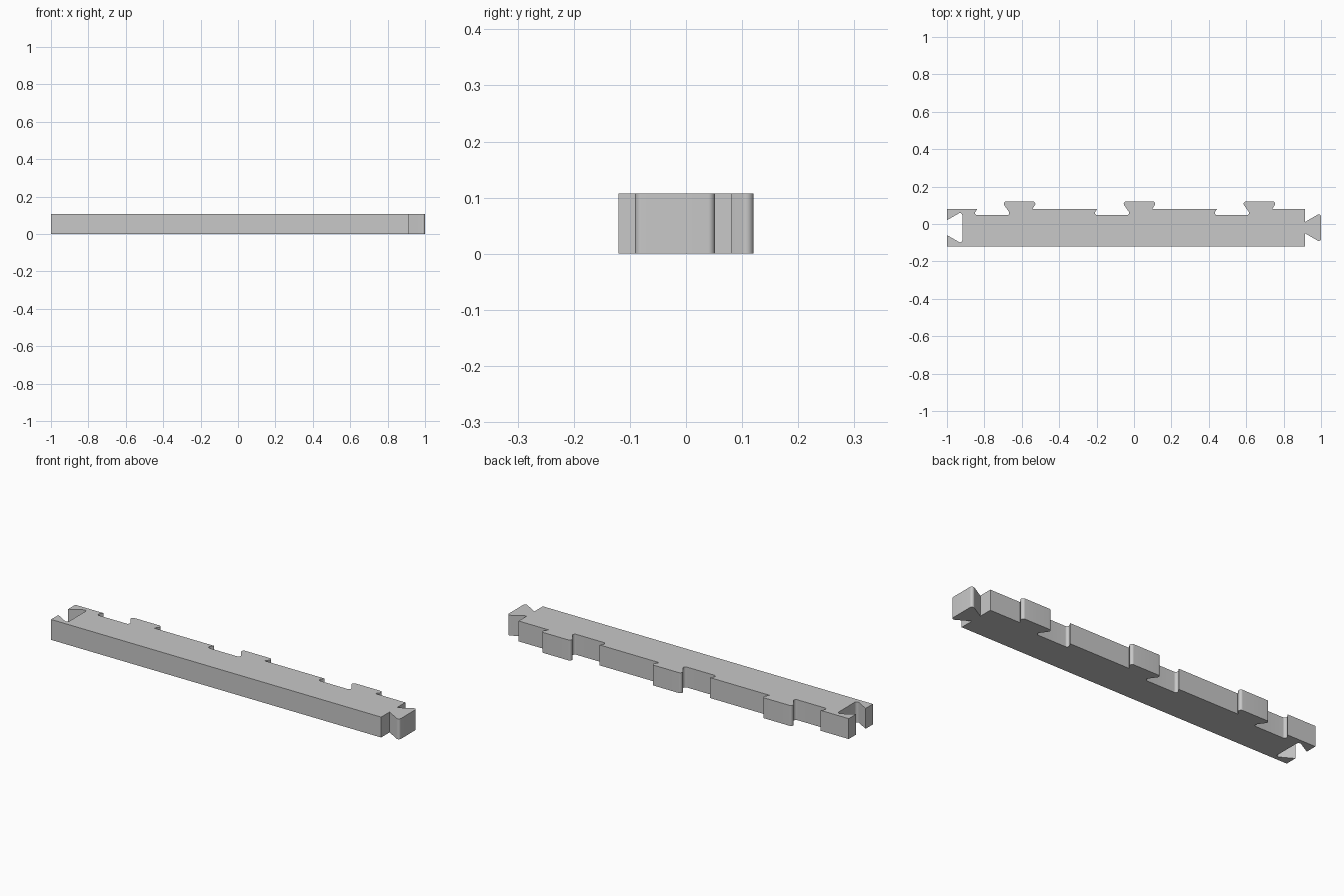
import bpy
import bmesh
import math
from mathutils import Vector

cube = bpy.data.objects.get("Cube")
if cube:
    bpy.data.objects.remove(cube, do_unlink=True)

FRONT, BACK, TAB_TOP, NOTCH_FLOOR = -0.12, 0.081, 0.12, 0.047
MID = (FRONT + BACK) / 2
HEIGHT, RADIUS, PITCH = 0.107, 0.012, 0.641
SHOULDER = 0.914


def fillet(prev, corner, nxt, steps=8):
    """Points of a round corner between two straight edges."""
    a, b = (prev - corner).normalized(), (nxt - corner).normalized()
    half = a.angle(b) / 2
    centre = corner + (a + b).normalized() * RADIUS / math.sin(half)
    start = corner + a * RADIUS / math.tan(half) - centre
    end = corner + b * RADIUS / math.tan(half) - centre
    spokes = [start.lerp(end, i / steps).normalized() for i in range(steps + 1)]
    return [centre + spoke * RADIUS for spoke in spokes]


# Outline, anticlockwise from the front left; True marks a rounded corner
outline = [(-1, FRONT, False), (SHOULDER, FRONT, False)]

# Dovetail tab on the left end
outline += [(SHOULDER, MID - 0.03, False), (1, MID - 0.08, True),
            (1, MID + 0.08, True), (SHOULDER, MID + 0.03, False),
            (SHOULDER, BACK, False)]

# Three notch and tab pairs along the back
for i in (1, 0, -1):
    x = i * PITCH + 0.03
    outline += [(x + 0.068, BACK, False), (x + 0.094, TAB_TOP, True),
                (x - 0.096, TAB_TOP, True), (x - 0.045, NOTCH_FLOOR, True),
                (x - 0.250, NOTCH_FLOOR, True), (x - 0.226, BACK, False)]

# Dovetail socket in the right end
outline += [(-1, BACK, False), (-1, MID + 0.04, False),
            (-0.918, MID + 0.087, True), (-0.918, MID - 0.087, True),
            (-1, MID - 0.04, False)]

points = []
for i, (x, y, rounded) in enumerate(outline):
    here = Vector((x, y))
    if rounded:
        before = Vector(outline[i - 1][:2])
        after = Vector(outline[(i + 1) % len(outline)][:2])
        points += fillet(before, here, after)
    else:
        points.append(here)

# Extrude the outline into a solid strip
bm = bmesh.new()
base = bm.faces.new([bm.verts.new((p.x, p.y, 0)) for p in points])
solid = bmesh.ops.extrude_face_region(bm, geom=[base], use_keep_orig=True)
top = [v for v in solid["geom"] if isinstance(v, bmesh.types.BMVert)]
bmesh.ops.translate(bm, verts=top, vec=(0, 0, HEIGHT))
bmesh.ops.recalc_face_normals(bm, faces=bm.faces)
caps = [f for f in bm.faces if len(f.verts) > 4]
bmesh.ops.triangulate(bm, faces=caps)
mesh = bpy.data.meshes.new("interlocking_edge_strip")
bm.to_mesh(mesh)
bm.free()
strip = bpy.data.objects.new("interlocking_edge_strip", mesh)
bpy.context.collection.objects.link(strip)

# Plain grey material
grey = bpy.data.materials.new("plain_grey")
grey.use_nodes = True
colour = (0.58, 0.58, 0.58, 1)
grey.diffuse_color = colour
grey.node_tree.nodes["Principled BSDF"].inputs["Base Color"].default_value = colour
mesh.materials.append(grey)

bpy.ops.object.select_all(action="DESELECT")
strip.select_set(True)
bpy.context.view_layer.objects.active = strip
bpy.ops.object.shade_smooth_by_angle(angle=math.radians(28))
